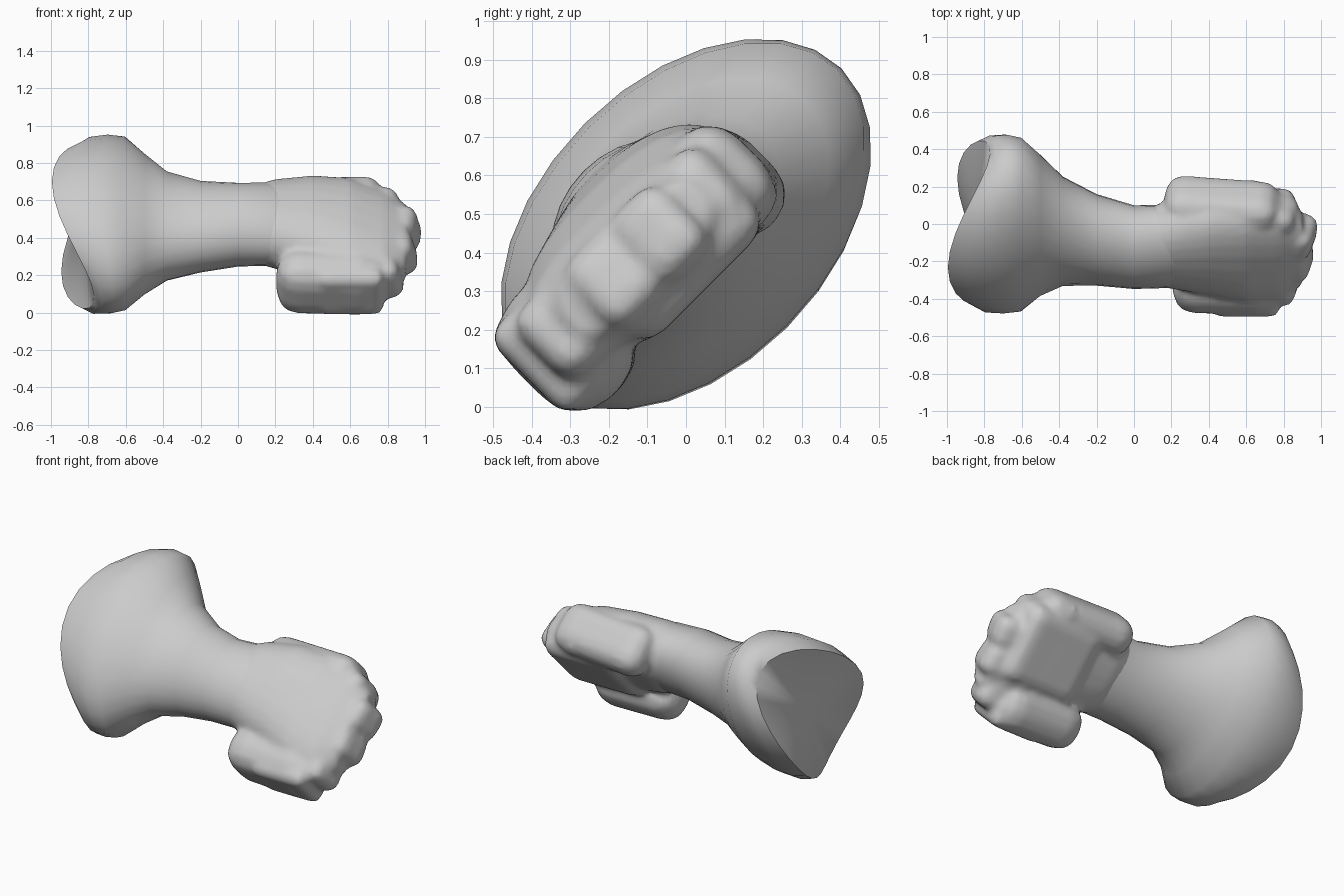
import bpy, bmesh, math
from mathutils import Matrix, Vector

old = bpy.data.objects.get("Cube")
if old:
    bpy.data.objects.remove(old)

grey = bpy.data.materials.new("light_grey")
grey.use_nodes = True
grey.diffuse_color = (0.6, 0.6, 0.6, 1)
grey.node_tree.nodes["Principled BSDF"].inputs["Base Color"].default_value = (0.6, 0.6, 0.6, 1)

# Parts use x along the arm, y across the knuckles, z through the hand; the whole is rolled about x
ROLL = Matrix.Rotation(math.radians(45), 4, 'X')
SIDES = 28


def finish(name, bm, angle):
    bmesh.ops.recalc_face_normals(bm, faces=bm.faces)
    bm.transform(ROLL)
    mesh = bpy.data.meshes.new(name)
    bm.to_mesh(mesh)
    bm.free()
    mesh.materials.append(grey)
    ob = bpy.data.objects.new(name, mesh)
    bpy.context.collection.objects.link(ob)
    bpy.ops.object.select_all(action='DESELECT')
    ob.select_set(True)
    bpy.context.view_layer.objects.active = ob
    bpy.ops.object.shade_smooth_by_angle(angle=math.radians(angle))
    return ob


def loft(bm, sections, cap_x=None):
    """Elliptical rings (x, y, z, half width, half depth, saddle bend, squareness)."""
    rings = []
    for x, y, z, a, b, bend, power in sections:
        ring = []
        for i in range(SIDES):
            t = 2 * math.pi * i / SIDES
            c, s = math.cos(t), math.sin(t)
            px = x + bend * (math.cos(2 * t) - 0.25 * s)
            ring.append(bm.verts.new((px, y + a * math.copysign(abs(c) ** power, c),
                                      z + b * math.copysign(abs(s) ** power, s))))
        rings.append(ring)
    for r, q in zip(rings, rings[1:]):
        for i in range(SIDES):
            j = (i + 1) % SIDES
            bm.faces.new((r[i], r[j], q[j], q[i]))
    bm.faces.new(rings[-1])
    if cap_x is None:
        bm.faces.new(rings[0])
    else:
        hub = bm.verts.new((cap_x, sections[0][1], sections[0][2]))
        for i in range(SIDES):
            bm.faces.new((rings[0][i], rings[0][(i + 1) % SIDES], hub))


def block(bm, centre, size, bevel, turn=0, tilt=0):
    """Rounded block: turn swings its tip across the hand, tilt lifts its tip."""
    made = bmesh.ops.create_cube(bm, size=1)["verts"]
    bmesh.ops.scale(bm, vec=Vector(size), verts=made)
    edges = list({e for v in made for e in v.link_edges})
    out = bmesh.ops.bevel(bm, geom=edges, offset=bevel, segments=3, profile=0.5, affect='EDGES')
    verts = list({v for f in out["faces"] for v in f.verts})
    place = (Matrix.Translation(centre) @ Matrix.Rotation(math.radians(turn), 4, 'Z')
             @ Matrix.Rotation(math.radians(-tilt), 4, 'Y'))
    bmesh.ops.transform(bm, matrix=place, verts=verts)


# Forearm with a flared, saddle-cut end
bm = bmesh.new()
loft(bm, [
    (-0.87, 0.33, 0.32, 0.52, 0.34, 0.10, 1),
    (-0.80, 0.33, 0.33, 0.56, 0.37, 0.07, 1),
    (-0.70, 0.335, 0.335, 0.57, 0.37, 0.03, 1),
    (-0.61, 0.335, 0.34, 0.56, 0.35, 0.01, 1),
    (-0.50, 0.33, 0.34, 0.45, 0.29, 0, 1),
    (-0.38, 0.30, 0.355, 0.34, 0.235, 0, 1),
    (-0.20, 0.265, 0.385, 0.275, 0.21, 0, 1),
    (0.00, 0.245, 0.42, 0.245, 0.20, 0, 1),
    (0.18, 0.25, 0.42, 0.25, 0.19, 0, 1),
    (0.32, 0.26, 0.41, 0.26, 0.16, 0, 1),
], cap_x=-0.84)
finish("forearm", bm, 40)

# Fist: back of the hand, palm, side pads and curled fingers melted together
bm = bmesh.new()
loft(bm, [
    (0.06, 0.25, 0.42, 0.22, 0.17, 0, 0.95),
    (0.20, 0.26, 0.41, 0.27, 0.19, 0, 0.9),
    (0.40, 0.25, 0.40, 0.32, 0.19, 0, 0.85),
    (0.60, 0.21, 0.38, 0.36, 0.19, 0, 0.8),
    (0.78, 0.17, 0.37, 0.34, 0.15, 0, 0.8),
    (0.90, 0.18, 0.36, 0.24, 0.11, 0, 0.8),
])
block(bm, (0.61, 0.26, 0.29), (0.52, 0.48, 0.22), 0.08)             # palm
block(bm, (0.47, 0.485, 0.34), (0.62, 0.22, 0.30), 0.10, -2, 4)     # upper pad
block(bm, (0.49, -0.10, 0.335), (0.57, 0.28, 0.36), 0.12, -2)       # thumb pad
block(bm, (0.60, -0.15, 0.345), (0.36, 0.18, 0.30), 0.05)           # thumb tip
fingers = [(0.44, 0.89, -22), (0.28, 0.99, -8), (0.09, 0.97, 5), (-0.09, 0.895, 8)]
for y, tip, turn in fingers:
    block(bm, (tip - 0.19, y, 0.34), (0.34, 0.20, 0.24), 0.065, turn, 14)
fist = finish("fist", bm, 60)
melt = fist.modifiers.new("melt", 'REMESH')
melt.mode = 'VOXEL'
melt.voxel_size = 0.018
melt.use_smooth_shade = True
soften = fist.modifiers.new("soften", 'SMOOTH')
soften.factor = 0.5
soften.iterations = 5
